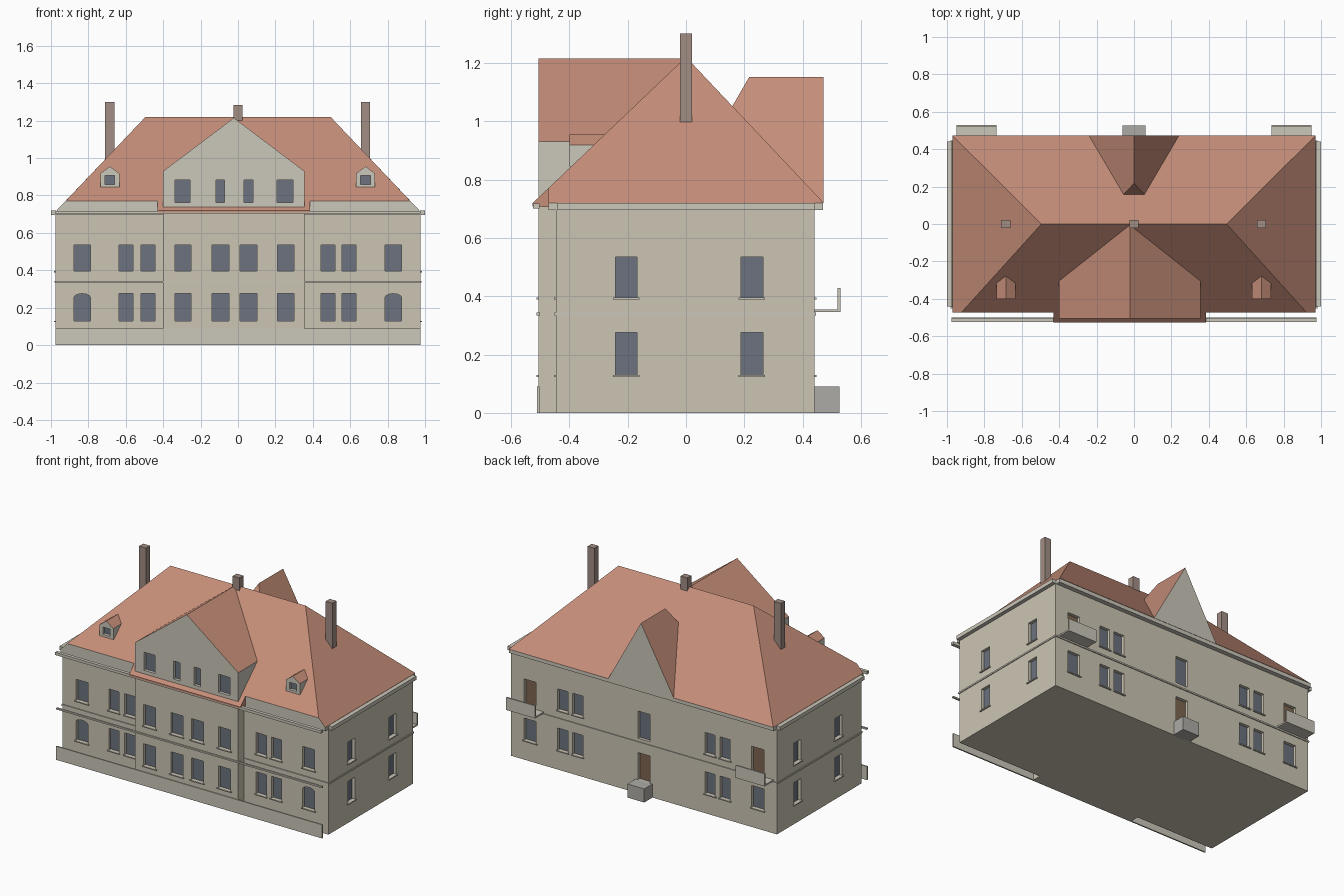
import bpy, bmesh, math
from mathutils import Vector

if "Cube" in bpy.data.objects:
    bpy.data.objects.remove(bpy.data.objects["Cube"])


def material(name, rgb):
    m = bpy.data.materials.new(name)
    m.diffuse_color = (*rgb, 1)
    m.use_nodes = True
    m.node_tree.nodes["Principled BSDF"].inputs["Base Color"].default_value = m.diffuse_color
    return m


WALL = material("wall", (0.60, 0.56, 0.45))
TRIM = material("trim", (0.60, 0.57, 0.49))
ROOF = material("roof_tile", (0.56, 0.27, 0.19))
GLASS = material("glass", (0.15, 0.17, 0.21))
DOOR = material("door", (0.20, 0.13, 0.08))
BRICK = material("chimney", (0.36, 0.27, 0.23))
STONE = material("stone", (0.42, 0.41, 0.38))


def add_prism(bm, pts, axis, a, b):
    """Extrude a 2D outline along an axis between a and b."""
    def place(p, t):
        return {"x": (t, p[0], p[1]), "y": (p[0], t, p[1]), "z": (p[0], p[1], t)}[axis]
    lo = [bm.verts.new(place(p, a)) for p in pts]
    hi = [bm.verts.new(place(p, b)) for p in pts]
    bm.faces.new(lo)
    bm.faces.new(hi)
    for i in range(len(pts)):
        j = (i + 1) % len(pts)
        bm.faces.new((lo[i], lo[j], hi[j], hi[i]))


def add_box(bm, x0, x1, y0, y1, z0, z1):
    add_prism(bm, [(x0, y0), (x1, y0), (x1, y1), (x0, y1)], "z", z0, z1)


def finish(name, bm, mat, top=None):
    """Turn a bmesh into an object; upward faces may take a second material."""
    bmesh.ops.recalc_face_normals(bm, faces=bm.faces[:])
    bm.normal_update()
    me = bpy.data.meshes.new(name)
    me.materials.append(mat)
    if top:
        me.materials.append(top)
        for f in bm.faces:
            f.material_index = 1 if f.normal.z > 0.2 else 0
    bm.to_mesh(me)
    bm.free()
    ob = bpy.data.objects.new(name, me)
    bpy.context.collection.objects.link(ob)
    return ob


def prism(name, pts, axis, a, b, mat, top=None):
    bm = bmesh.new()
    add_prism(bm, pts, axis, a, b)
    return finish(name, bm, mat, top)


def boxes(name, items, mat):
    bm = bmesh.new()
    for it in items:
        add_box(bm, *it)
    return finish(name, bm, mat)


def cut(ob, cutter_bm):
    cutter = finish("opening_cutter", cutter_bm, ob.data.materials[0])
    cutter.hide_render = True
    mod = ob.modifiers.new("openings", "BOOLEAN")
    mod.operation, mod.solver, mod.object = "DIFFERENCE", "EXACT", cutter
    bpy.context.view_layer.objects.active = ob
    bpy.ops.object.modifier_apply(modifier=mod.name)
    bpy.data.objects.remove(cutter)


glass, doors, sills = bmesh.new(), bmesh.new(), bmesh.new()


def opening(cutter, c, w, z0, z1, axis, pos, s, arch=False, pane=glass, sill=True):
    """Recess in a wall, its pane, and a sill below."""
    u0, u1 = c - w / 2, c + w / 2
    pts = [(u0, z0), (u1, z0)]
    if arch:
        rise = 0.02
        pts += [(c + w / 2 * math.cos(t), z1 - rise + rise * math.sin(t))
                for t in (math.pi * i / 6 for i in range(7))]
    else:
        pts += [(u1, z1), (u0, z1)]
    add_prism(cutter, pts, axis, pos + s * 0.02, pos - s * 0.025)
    add_prism(pane, pts, axis, pos - s * 0.02, pos - s * 0.03)
    if sill:
        v = [(u0 - .008, z0 - .007), (u1 + .008, z0 - .007), (u1 + .008, z0), (u0 - .008, z0)]
        add_prism(sills, v, axis, pos - s * 0.005, pos + s * 0.008)


# Main walls with central front bay
XL, XR, YF, YB, BAY = -0.40, 0.355, -0.445, 0.44, -0.505
W = 0.975
walls = prism("walls", [(-W, YF), (XL, YF), (XL, BAY), (XR, BAY), (XR, YF), (W, YF), (W, YB), (-W, YB)],
              "z", 0, 0.71, WALL)
cutter = bmesh.new()
LOW, HIGH = (0.13, 0.275), (0.395, 0.535)

# Front windows
for x, w in ((-.833, .088), (-.598, .075), (-.482, .075), (-.294, .088), (-.094, .09),
             (.056, .09), (.255, .09), (.482, .075), (.594, .075), (.83, .088)):
    face = BAY if XL < x < XR else YF
    opening(cutter, x, w, *HIGH, "y", face, -1)
    opening(cutter, x, w, *LOW, "y", face, -1, arch=abs(x) > 0.8)

# Side windows
for s in (-1, 1):
    for y in (-0.205, 0.226):
        for z in (LOW, HIGH):
            opening(cutter, y, 0.075, *z, "x", s * W, s)

# Back windows and doors
for s in (-1, 1):
    for x in (0.485, 0.595):
        for z in (LOW, HIGH):
            opening(cutter, s * x, 0.075, *z, "y", YB, 1)
    opening(cutter, s * 0.835, 0.09, *LOW, "y", YB, 1)
    opening(cutter, s * 0.835, 0.09, 0.356, 0.535, "y", YB, 1, pane=doors, sill=False)
opening(cutter, 0, 0.09, 0.365, 0.545, "y", YB, 1, sill=False)
opening(cutter, 0, 0.09, 0.09, 0.27, "y", YB, 1, pane=doors, sill=False)
cut(walls, cutter)

# Front gable block with its roof
gable = prism("front_gable", [(XL, .70), (XR, .70), (XR, .93), (-.022, 1.215), (XL, .93)],
              "y", BAY, 0, TRIM, ROOF)
cutter = bmesh.new()
for x, w in ((-.296, .08), (-.096, .045), (.056, .048), (.252, .085)):
    opening(cutter, x, w, 0.762, 0.882, "y", BAY, -1, sill=False)
cut(gable, cutter)

# Small front dormers
for side, x in (("left", -0.685), ("right", 0.682)):
    d = prism("dormer_" + side, [(x - .051, .845), (x + .051, .845), (x + .051, .918), (x, .955), (x - .051, .918)],
              "y", -0.40, -0.27, TRIM, ROOF)
    cutter = bmesh.new()
    opening(cutter, x, 0.052, 0.86, 0.908, "y", -0.40, -1, sill=False)
    cut(d, cutter)

finish("window_panes", glass, GLASS)
finish("door_panels", doors, DOOR)
finish("window_sills", sills, TRIM)


def solid(name, verts, faces, mat, top):
    bm = bmesh.new()
    v = [bm.verts.new(p) for p in verts]
    for f in faces:
        bm.faces.new([v[i] for i in f])
    return finish(name, bm, mat, top)


# Hipped main roof with an upright front fascia
solid("main_roof",
      [(-.495, 0, 1.22), (.495, 0, 1.22), (.922, -.472, .77), (-.922, -.472, .77),
       (.97, -.472, .72), (-.97, -.472, .72), (.97, .472, .72), (-.97, .472, .72)],
      [(0, 1, 2, 3), (3, 2, 4, 5), (1, 6, 4, 2), (0, 3, 5, 7), (0, 7, 6, 1), (5, 4, 6, 7)], TRIM, ROOF)

# Roof skirt running out in front of the gable
prism("roof_skirt", [(-.46, .705), (-.526, .708), (-.526, .719), (-.46, .781)], "x", -.43, .385, ROOF)

# Rear gable with clipped ridge end
solid("rear_gable_roof",
      [(-.24, .472, .72), (.24, .472, .72), (0, .472, 1.152), (0, .217, 1.152), (-.057, .158, 1.05), (.057, .158, 1.05)],
      [(0, 1, 2), (0, 2, 3, 4), (1, 5, 3, 2), (4, 3, 5), (0, 4, 5, 1)], TRIM, ROOF)

# Chimneys
boxes("chimneys", [(-.71, -.66, -.021, .021, .95, 1.3), (.658, .706, -.021, .021, .95, 1.3),
                   (-.024, .024, -.021, .021, 1.15, 1.285)], BRICK)

# Eaves and gutters
boxes("eaves", [(-.97, .97, -.472, .47, .695, .72)], TRIM)
boxes("gutters", [(-W, W, -.524, -.502, .70, .718),
                  (-1, -.972, -.442, .442, .695, .72), (.972, 1, -.442, .442, .695, .72)], TRIM)

# String course and front plinth
boxes("string_course", [(-W, W, -.512, -.500, .334, .344), (-W - .005, W + .005, YF - .006, YB + .006, .334, .344)], TRIM)
boxes("front_plinth", [(-W, W, -.511, -.502, 0, .09)], TRIM)

# Rear balconies and doorstep
for side, s in (("left", -1), ("right", 1)):
    x0, x1 = sorted((s * 0.735, s * 0.948))
    prism("balcony_" + side, [(.43, .345), (.53, .345), (.53, .428), (.52, .428), (.52, .355), (.43, .355)],
          "x", x0, x1, TRIM)
boxes("rear_step", [(-.062, .062, .43, .526, 0, .09)], STONE)
